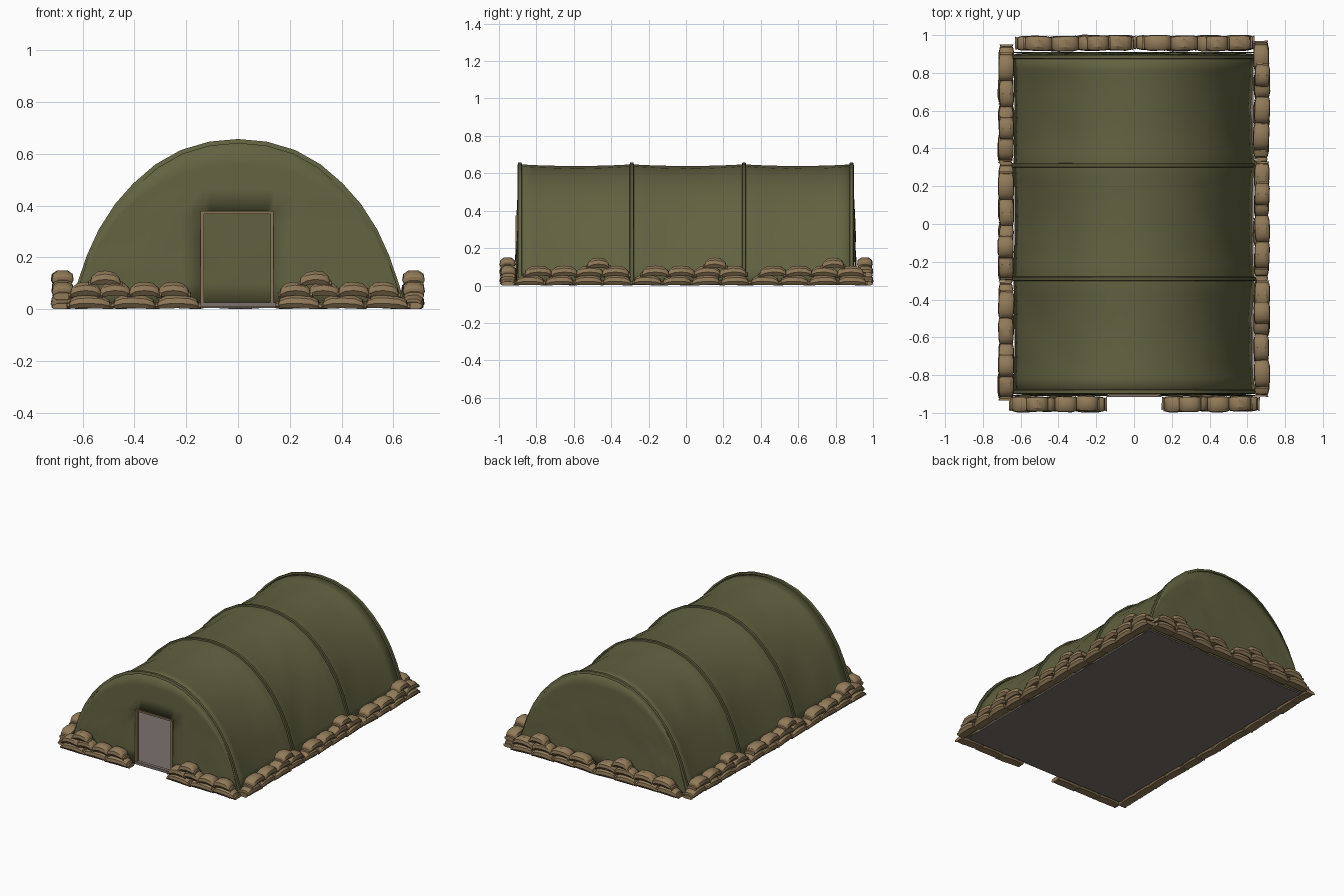
import bpy, bmesh, math, random
from mathutils import Vector, Matrix, noise

if "Cube" in bpy.data.objects:
    bpy.data.objects.remove(bpy.data.objects["Cube"])

random.seed(4)


def material(name, rgb):
    m = bpy.data.materials.new(name)
    m.diffuse_color = (*rgb, 1)
    m.use_nodes = True
    m.node_tree.nodes["Principled BSDF"].inputs["Base Color"].default_value = m.diffuse_color
    return m


CANVAS = material("olive canvas", (0.122, 0.122, 0.053))
STRAP = material("dark olive strap", (0.098, 0.099, 0.042))
SACK = material("tan sacking", (0.285, 0.195, 0.1))
TIE = material("brown sack tie", (0.21, 0.14, 0.07))
WOOD = material("door wood", (0.24, 0.175, 0.09))
FLOOR = material("grey floor", (0.2, 0.165, 0.15))


def finish(bm, name, mats, smooth=None):
    bmesh.ops.recalc_face_normals(bm, faces=bm.faces)
    me = bpy.data.meshes.new(name)
    bm.to_mesh(me)
    bm.free()
    for m in mats:
        me.materials.append(m)
    ob = bpy.data.objects.new(name, me)
    bpy.context.collection.objects.link(ob)
    if smooth:
        bpy.ops.object.select_all(action='DESELECT')
        ob.select_set(True)
        bpy.context.view_layer.objects.active = ob
        bpy.ops.object.shade_smooth_by_angle(angle=math.radians(smooth))
    return ob


def thicken(ob, t):
    mod = ob.modifiers.new("thickness", 'SOLIDIFY')
    mod.thickness = t
    mod.offset = -1


def box(name, x, y, z, mat):
    bm = bmesh.new()
    bmesh.ops.create_cube(bm, size=1)
    for v in bm.verts:
        v.co = [a[0] + (c + 0.5) * (a[1] - a[0]) for a, c in zip((x, y, z), v.co)]
    return finish(bm, name, [mat])


def loft(bm, rows, closed=False):
    vs = [[bm.verts.new(p) for p in r] for r in rows]
    faces = []
    for a, b in zip(vs, vs[1:]):
        n = len(a)
        for i in range(n if closed else n - 1):
            j = (i + 1) % n
            faces.append(bm.faces.new((a[i], a[j], b[j], b[i])))
    return vs, faces


# Arch profile, right half from ground to crown, then mirrored
half = [(0.64, 0.008), (0.614, 0.09), (0.577, 0.2), (0.53, 0.303), (0.468, 0.4),
        (0.398, 0.479), (0.315, 0.551), (0.218, 0.606), (0.11, 0.638), (0, 0.648)]
ARCH = half + [(-x, z) for x, z in half[-2::-1]]


def arch_normal(i):
    a, b = ARCH[max(i - 1, 0)], ARCH[min(i + 1, len(ARCH) - 1)]
    n = Vector((b[1] - a[1], a[0] - b[0]))
    return n.normalized()


RIBS = [-0.888, -0.29, 0.31, 0.885]

# Canvas cover, sagging between the ribs and lightly creased
rows = []
for k in range(3):
    for s in range(8 if k < 2 else 9):
        u = s / 8
        bulge = math.sin(math.pi * u) if 0 < u < 1 else 0
        y = RIBS[k] + u * (RIBS[k + 1] - RIBS[k])
        row = []
        for i, (x, z) in enumerate(ARCH):
            n = arch_normal(i)
            sag = (0.009 + 0.016 * min(1, abs(x) / 0.45)) * bulge ** 0.8
            if z < 0.15:
                sag *= 0.7 if x > 0 else 0.3
            crease = min(1, abs(x) / 0.4) * noise.noise((x * 11, y * 9, z * 11 + 3))
            d = bulge * 0.014 * crease - sag
            row.append((x + n.x * d, y, max(0.008, z + n.y * d)))
        rows.append(row)
bm = bmesh.new()
loft(bm, rows)
thicken(finish(bm, "canvas_cover", [CANVAS], 30), 0.006)

# Raised hoops over the cover
for k, y in enumerate(RIBS):
    bm = bmesh.new()
    rows = []
    for i, (x, z) in enumerate(ARCH):
        n = arch_normal(i)
        rows.append([(x + n.x * d, y + dy, max(0.004, z + n.y * d))
                     for dy, d in ((-0.013, -0.008), (-0.009, 0.009), (0.009, 0.009), (0.013, -0.008))])
    vs, _ = loft(bm, rows, True)
    bm.faces.new(vs[0])
    bm.faces.new(vs[-1])
    finish(bm, f"hoop_{k + 1}", [STRAP if k in (1, 2) else CANVAS], 30)

# End walls, filled in columns under the arch; the front leaves a doorway
DOOR_X, DOOR_Z = 0.138, 0.375


def arch_height(x):
    x = abs(x)
    for (x0, z0), (x1, z1) in zip(half, half[1:]):
        if x >= x1:
            return z0 + (x0 - x) / (x0 - x1) * (z1 - z0)


for name, side in (("front_wall", -1), ("back_wall", 1)):
    bm = bmesh.new()
    xs = sorted([p[0] for p in ARCH] + [DOOR_X, -DOOR_X])
    for xa, xb in zip(xs, xs[1:]):
        door = side < 0 and abs(xa + xb) / 2 < DOOR_X
        cols = []
        for x in (xa, xb):
            top, col = arch_height(x), []
            mid = min(DOOR_Z, top * 0.6)
            for r in range(4 if door else 0, 8):
                z = 0.008 + (mid - 0.008) * r / 4 if r <= 4 else mid + (top - mid) * (r - 4) / 3
                amp = 0.018 * math.sin(math.pi * r / 7) * min(1, top * 2)
                if abs(x) <= DOOR_X + 0.001 and side < 0:
                    amp = 0
                y = side * (0.89 + 0.02 * (1 - z / 0.65)) + amp * noise.noise((x * 7, side * 3, z * 10))
                col.append((x, y, z))
            cols.append(col)
        loft(bm, cols)
    bmesh.ops.remove_doubles(bm, verts=bm.verts, dist=0.0005)
    thicken(finish(bm, name, [CANVAS], 30), 0.004)

# Floor, sill and door frame
box("floor", (-0.632, 0.632), (-0.9, 0.9), (0.004, 0.014), FLOOR)
box("door_sill", (-0.145, 0.145), (-0.915, -0.89), (0.008, 0.026), FLOOR)
for name, x in (("left_door_post", -0.138), ("right_door_post", 0.132)):
    box(name, (x - 0.006, x + 0.006), (-0.911, -0.888), (0.01, 0.374), WOOD)
box("door_lintel", (-0.144, 0.138), (-0.906, -0.886), (0.368, 0.38), WOOD)

# Sandbags: a pillow section lofted along stations (position, width, height)
STATIONS = [(-0.5, 0.9, 0.5), (-0.44, 0.78, 0.5), (-0.41, 0.86, 0.72), (-0.25, 1, 0.97),
            (0, 1, 1), (0.25, 1, 0.97), (0.41, 0.86, 0.72), (0.44, 0.78, 0.5), (0.5, 0.9, 0.5)]
SECTION = [(-0.34, 0), (0.34, 0), (0.5, 0.35), (0.46, 0.75), (0.24, 1), (-0.24, 1), (-0.46, 0.75), (-0.5, 0.35)]


def sandbag(bm, mat, s, base, length, droop):
    w, h = 0.082 + random.uniform(-0.004, 0.004), 0.052
    turn = Matrix.Rotation(random.uniform(-0.04, 0.04), 3, 'Z')
    tilt, off = random.uniform(-0.05, 0.05), random.uniform(-0.003, 0.003)
    rows = []
    for t, sw, sh in STATIONS:
        row = []
        for a, b in SECTION:
            p = turn @ Vector((t * length, a * w * sw, 0))
            z = base + b * h * sh - droop * 4 * t * t + tilt * t * length
            row.append(mat @ Vector((p.x + s, p.y + off, max(0, z))))
        rows.append(row)
    vs, faces = loft(bm, rows, True)
    for i, f in enumerate(faces):
        if i // 8 in (1, 6):
            f.material_index = 1
    bm.faces.new(vs[0])
    bm.faces.new(vs[-1])


def sandbag_pile(name, x, y, length, angle, top):
    mat = Matrix.Translation((x, y, 0)) @ Matrix.Rotation(math.radians(angle), 4, 'Z')
    bm = bmesh.new()
    n = round(length / 0.165)
    step = length / n
    for i in range(n):
        sandbag(bm, mat, (i - (n - 1) / 2) * step, 0.004, step * 1.05, 0.004)
    step2 = length * 0.89 / 4
    for i in range(4):
        sandbag(bm, mat, (i - 1.5) * step2 + math.copysign(0.016, top), 0.054, step2 * 1.16, 0.013)
    sandbag(bm, mat, top, 0.097, 0.13, 0.015)
    finish(bm, name, [SACK, TIE], 35)


for k in range(3):
    sandbag_pile(f"right_sandbags_{k + 1}", 0.676, -0.6 + 0.628 * k, 0.62, 90, 0.13)
    sandbag_pile(f"left_sandbags_{k + 1}", -0.678, -0.62 + 0.628 * k, 0.62, 90, -0.13)
for k in range(2):
    sandbag_pile(f"back_sandbags_{k + 1}", -0.31 + 0.63 * k, 0.957, 0.63, 0, 0.12)
    sandbag_pile(f"front_sandbags_{k + 1}", -0.402 + 0.808 * k, -0.953, 0.51, 0, -0.11)
